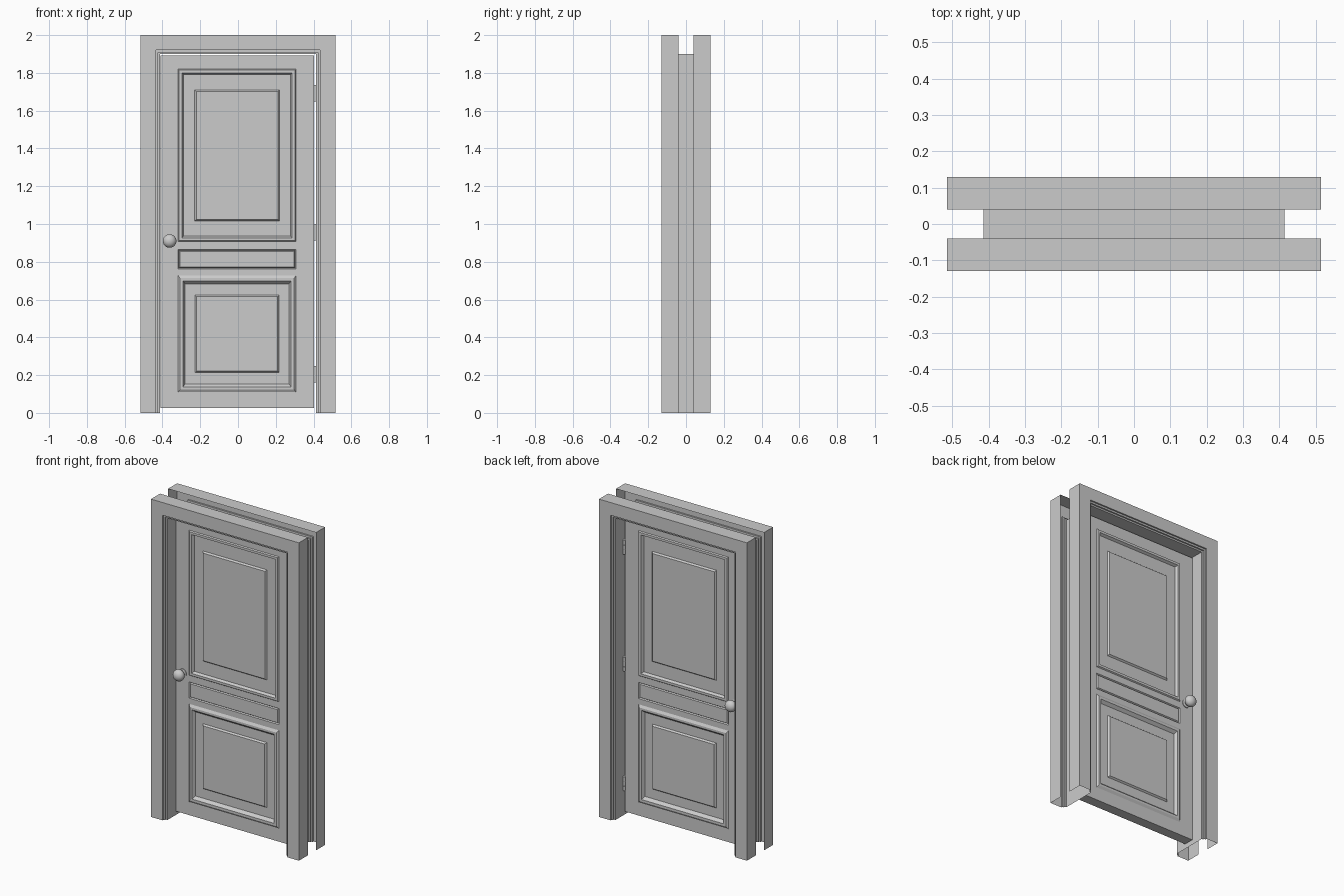
import bpy, bmesh, math
from mathutils import Matrix, Vector

if "Cube" in bpy.data.objects:
    bpy.data.objects.remove(bpy.data.objects["Cube"])


def finish(bm, name, weld=True):
    if weld:
        bmesh.ops.remove_doubles(bm, verts=bm.verts, dist=1e-5)
        bmesh.ops.recalc_face_normals(bm, faces=bm.faces)
    mesh = bpy.data.meshes.new(name)
    bm.to_mesh(mesh)
    bm.free()
    ob = bpy.data.objects.new(name, mesh)
    bpy.context.collection.objects.link(ob)
    return ob


def select_smooth(ob):
    bpy.ops.object.select_all(action='DESELECT')
    ob.select_set(True)
    bpy.context.view_layer.objects.active = ob
    bpy.ops.object.shade_smooth_by_angle(angle=math.radians(35))


# Door frame: thin open profile (inset from outer edge, y), mitred round three sides
half = [(0, -.04), (0, -.13), (.08, -.13), (.08, -.12), (.091, -.12),
        (.091, -.11), (.101, -.11), (.101, -.04)]
profile = half + [(o, -y) for o, y in reversed(half)]
W, H = .515, 2.0
bm = bmesh.new()
rows = []
for o, y in profile:
    rows.append([bm.verts.new(p) for p in
                 ((-W + o, y, 0), (-W + o, y, H - o), (W - o, y, H - o), (W - o, y, 0))])
for r0, r1 in zip(rows, rows[1:]):
    for i in range(3):
        bm.faces.new((r0[i], r0[i + 1], r1[i + 1], r1[i]))
bm.normal_update()
front = min(bm.faces, key=lambda f: f.calc_center_median().y)
if front.normal.y > 0:
    bmesh.ops.reverse_faces(bm, faces=bm.faces)
finish(bm, "door_frame", weld=False)

# Door leaf: front half with stepped panels, mirrored to the back
L, R, B, T, D = -.409, .402, .027, 1.892, .032
A, C = -.317, .307
bm = bmesh.new()


def rect(x0, x1, z0, z1, y):
    return [bm.verts.new(p) for p in ((x0, y, z0), (x1, y, z0), (x1, y, z1), (x0, y, z1))]


def panel(z0, z1, steps):
    # nested rectangles: (inset x, inset z, height above the door face)
    prev = rect(A, C, z0, z1, -D)
    for ix, iz, h in steps:
        cur = rect(A + ix, C - ix, z0 + iz, z1 - iz, -D - h)
        for i in range(4):
            j = (i + 1) % 4
            bm.faces.new((prev[i], prev[j], cur[j], cur[i]))
        prev = cur
    bm.faces.new(prev)


upper = [(.005, .005, .007), (.020, .020, .007), (.029, .029, -.009),
         (.088, .110, -.009), (.096, .118, .001)]
middle = [(.005, .005, -.007), (.010, .010, 0)]
lower = [(.010, .014, .009), (.026, .028, .009), (.037, .044, -.009),
         (.090, .104, -.009), (.098, .112, .001)]
panels = [(.11, .727, lower), (.763, .865, middle), (.907, 1.82, upper)]
zs = [B] + [z for p in panels for z in p[:2]] + [T]
for k, (z0, z1) in enumerate(zip(zs, zs[1:])):
    for x0, x1 in ((L, A), (A, C), (C, R)):
        if x0 == A and k % 2:
            panel(*panels[k // 2])
        else:
            bm.faces.new(rect(x0, x1, z0, z1, -D))
bmesh.ops.remove_doubles(bm, verts=bm.verts, dist=1e-5)
# door edges back to the middle plane
rim = [e for e in bm.edges if e.is_boundary]
new = bmesh.ops.extrude_edge_only(bm, edges=rim)
for v in new["geom"]:
    if isinstance(v, bmesh.types.BMVert):
        v.co.y = 0
# back half
copy = bmesh.ops.duplicate(bm, geom=bm.verts[:] + bm.edges[:] + bm.faces[:])
for v in copy["geom"]:
    if isinstance(v, bmesh.types.BMVert):
        v.co.y = -v.co.y
finish(bm, "door_leaf")


# Knobs: lathed rose, neck and round grip
def knob(name, side):
    pts = [(0, .03), (.026, .03), (.026, .036), (.013, .039), (.012, .046)]
    for i in range(10):
        a = math.radians(-60 + 150 * i / 9)
        pts.append((.036 * math.cos(a) if i < 9 else 0, .073 + .03 * math.sin(a)))
    b = bmesh.new()
    vs = [b.verts.new((r, 0, h)) for r, h in pts]
    es = [b.edges.new(p) for p in zip(vs, vs[1:])]
    bmesh.ops.spin(b, geom=vs + es, cent=(0, 0, 0), axis=(0, 0, 1),
                   angle=math.tau, steps=32, use_merge=True)
    b.transform(Matrix.Translation((-.362, 0, .91)) @
                Matrix.Rotation(-side * math.pi / 2, 4, 'X'))
    select_smooth(finish(b, name))


knob("front_knob", -1)
knob("back_knob", 1)

# Hinges: knuckle on the back edge with a leaf in the gap
for n, z in (("bottom", .205), ("middle", .957), ("top", 1.692)):
    b = bmesh.new()
    for k in (-1, 0, 1):
        bmesh.ops.create_cone(b, cap_ends=True, segments=16, radius1=.008, radius2=.008,
                              depth=.028, matrix=Matrix.Translation((.405, .036, z + .03 * k)))
    bmesh.ops.create_cube(b, size=1, matrix=Matrix.Translation((.4075, .012, z)) @
                          Matrix.Diagonal((.011, .044, .088, 1)))
    select_smooth(finish(b, n + "_hinge", weld=False))
